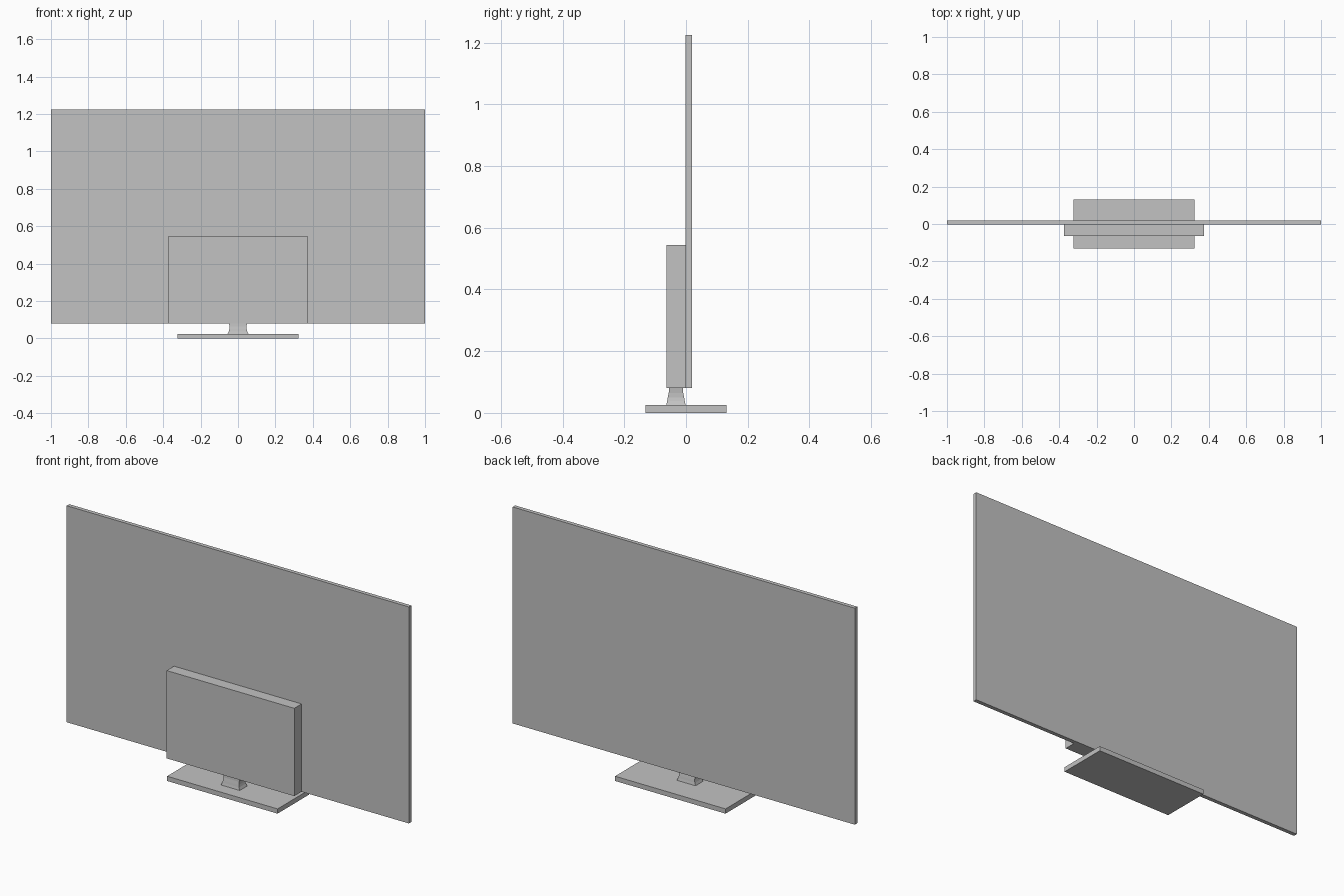
import bpy
import bmesh

cube = bpy.data.objects.get("Cube")
if cube:
    bpy.data.objects.remove(cube, do_unlink=True)

grey = bpy.data.materials.new("light_grey")
grey.use_nodes = True
colour = (0.54, 0.54, 0.54, 1)
grey.diffuse_color = colour
grey.node_tree.nodes["Principled BSDF"].inputs["Base Color"].default_value = colour


def loft(name, sections):
    """Stack rectangles (half width, y front, y back, z) into a closed solid."""
    bm = bmesh.new()
    rings = []
    for w, y0, y1, z in sections:
        corners = ((-w, y0), (w, y0), (w, y1), (-w, y1))
        rings.append([bm.verts.new((x, y, z)) for x, y in corners])
    for low, high in zip(rings, rings[1:]):
        for i in range(4):
            j = (i + 1) % 4
            bm.faces.new((low[i], low[j], high[j], high[i]))
    bm.faces.new(rings[0][::-1])
    bm.faces.new(rings[-1])
    mesh = bpy.data.meshes.new(name)
    bm.to_mesh(mesh)
    bm.free()
    mesh.materials.append(grey)
    obj = bpy.data.objects.new(name, mesh)
    bpy.context.collection.objects.link(obj)
    return obj


def slab(name, w, y0, y1, z0, z1):
    return loft(name, [(w, y0, y1, z0), (w, y0, y1, z1)])


# Thin display panel
slab("screen_panel", 1.0, -0.002, 0.019, 0.08, 1.224)
# Electronics box on one side of the panel
slab("electronics_box", 0.373, -0.063, -0.002, 0.08, 0.544)
# Flat foot
slab("stand_base", 0.323, -0.131, 0.131, 0, 0.025)
# Short neck, flared towards the foot
loft("stand_neck", [
    (0.055, -0.064, -0.001, 0.025),
    (0.049, -0.061, -0.004, 0.038),
    (0.046, -0.059, -0.006, 0.05),
    (0.046, -0.056, -0.009, 0.065),
    (0.048, -0.055, -0.010, 0.08),
])
